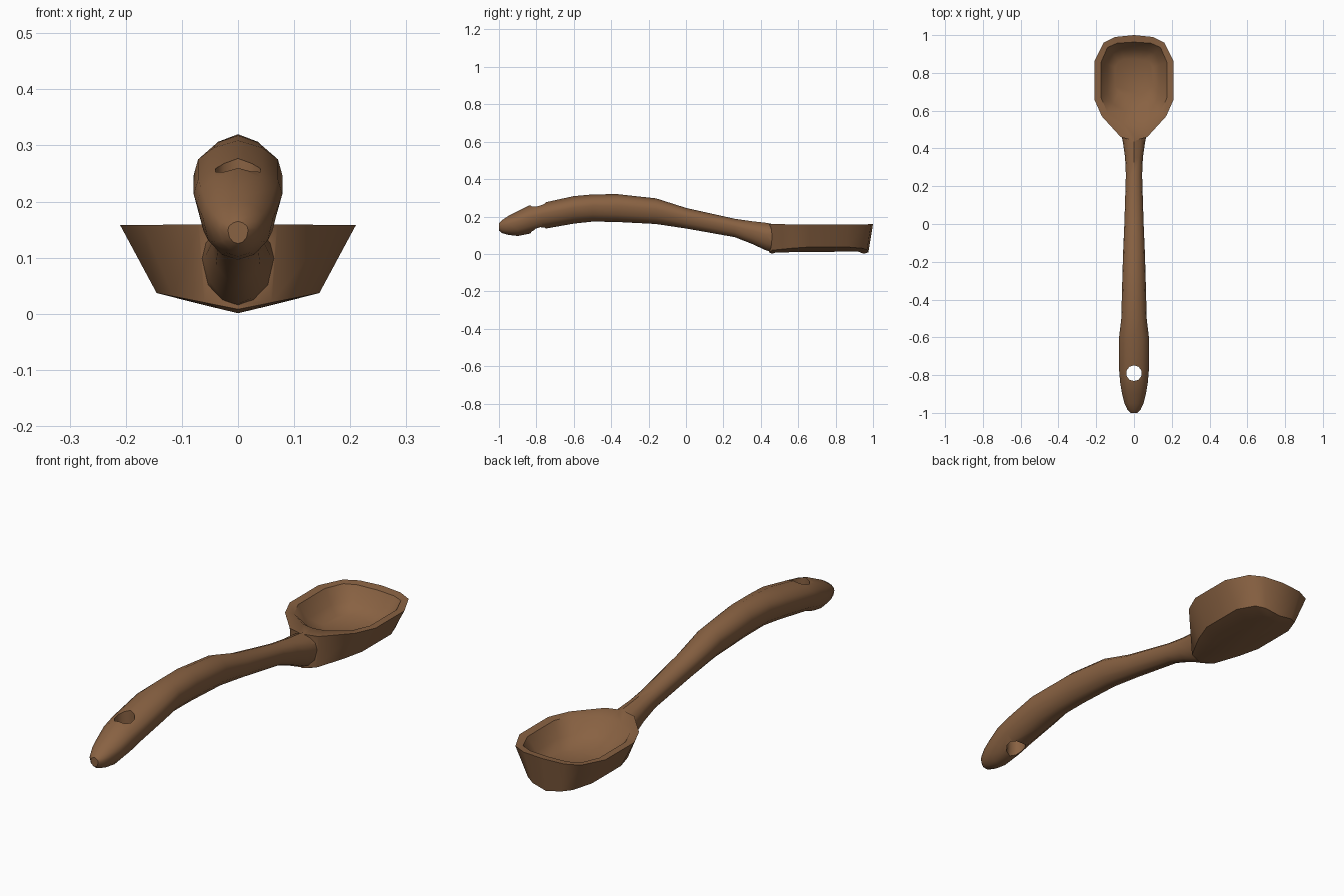
import bpy, bmesh, math

if "Cube" in bpy.data.objects:
    bpy.data.objects.remove(bpy.data.objects["Cube"])

wood = bpy.data.materials.new("brown wood")
wood.diffuse_color = (0.25, 0.122, 0.055, 1)
wood.use_nodes = True
wood.node_tree.nodes["Principled BSDF"].inputs["Base Color"].default_value = wood.diffuse_color


def loft(name, rings):
    """Skin a list of closed rings and cap both ends."""
    bm = bmesh.new()
    vr = [[bm.verts.new(p) for p in r] for r in rings]
    n = len(vr[0])
    for a, b in zip(vr, vr[1:]):
        for i in range(n):
            j = (i + 1) % n
            bm.faces.new((a[i], a[j], b[j], b[i]))
    bm.faces.new(vr[0])
    bm.faces.new(vr[-1])
    bmesh.ops.recalc_face_normals(bm, faces=bm.faces)
    me = bpy.data.meshes.new(name)
    bm.to_mesh(me)
    bm.free()
    ob = bpy.data.objects.new(name, me)
    bpy.context.collection.objects.link(ob)
    me.materials.append(wood)
    return ob


def mirrored(half):
    """Close a half outline (first and last on x = 0) across the middle."""
    return half + [(-x, y, z) for x, y, z in half[-2:0:-1]]


# Curved handle: y, half width, top, bottom
stations = [(-1.0, .018, .165, .125), (-.985, .034, .18, .112), (-.95, .05, .203, .102),
            (-.9, .063, .228, .096), (-.84, .073, .258, .108), (-.77, .079, .272, .132),
            (-.6, .079, .309, .162), (-.5, .067, .318, .173), (-.37, .064, .320, .171),
            (-.16, .058, .297, .160), (0, .051, .246, .136), (.26, .043, .188, .090),
            (.35, .047, .175, .055), (.43, .058, .166, .018), (.47, .066, .158, .012),
            (.50, .05, .15, .03)]


def section(y, w, t, b):
    h = t - b
    return mirrored([(0, y, t), (.55 * w, y, t - .09 * h), (.9 * w, y, t - .23 * h),
                     (w, y, t - .42 * h), (.84 * w, y, t - .74 * h),
                     (.45 * w, y, t - .93 * h), (0, y, b)])


handle = loft("spoon", [section(*s) for s in stations])

# Scoop: half outlines of the outer floor, rim, inner rim and inner floor
keel = [(0, .46), (.03, .48), (.05, .6), (.06, .68), (.06, .84), (.05, .92), (.03, .945), (0, .95)]
base = [(0, .445), (.06, .46), (.115, .57), (.145, .66), (.145, .86), (.11, .945), (.07, .968), (0, .975)]
rim = [(0, .44), (.07, .46), (.17, .57), (.21, .66), (.21, .86), (.16, .96), (.10, .99), (0, 1.0)]
lip = [(0, .52), (.055, .53), (.14, .59), (.175, .67), (.175, .855), (.14, .935), (.09, .957), (0, .963)]
mid = [(0, .59), (.05, .60), (.11, .635), (.14, .69), (.14, .845), (.11, .905), (.07, .92), (0, .925)]
floor = [(0, .68), (.04, .685), (.08, .70), (.10, .73), (.10, .83), (.08, .86), (.05, .87), (0, .875)]


def level(outline, z, rise=0.0):
    return mirrored([(x, y, z + rise * abs(x)) for x, y in outline])


bowl = loft("bowl", [level(keel, .001, .24), level(base, .008, .2), level(rim, .16, -.01),
                     level(lip, .155), level(mid, .095), level(floor, .062)])

# Hanging hole cutter
bpy.ops.mesh.primitive_cylinder_add(vertices=10, radius=.042, depth=.6, location=(0, -.79, .2))
hole = bpy.context.object
hole.name = "hole_cutter"
hole.data.materials.append(wood)

bpy.context.view_layer.objects.active = handle
for other, op in ((bowl, 'UNION'), (hole, 'DIFFERENCE')):
    m = handle.modifiers.new(op.lower(), 'BOOLEAN')
    m.operation = op
    m.object = other
    m.solver = 'EXACT'
    bpy.ops.object.modifier_apply(modifier=m.name)
    bpy.data.objects.remove(other)

bpy.ops.object.select_all(action='DESELECT')
handle.select_set(True)
bpy.ops.object.shade_smooth_by_angle(angle=math.radians(42))
